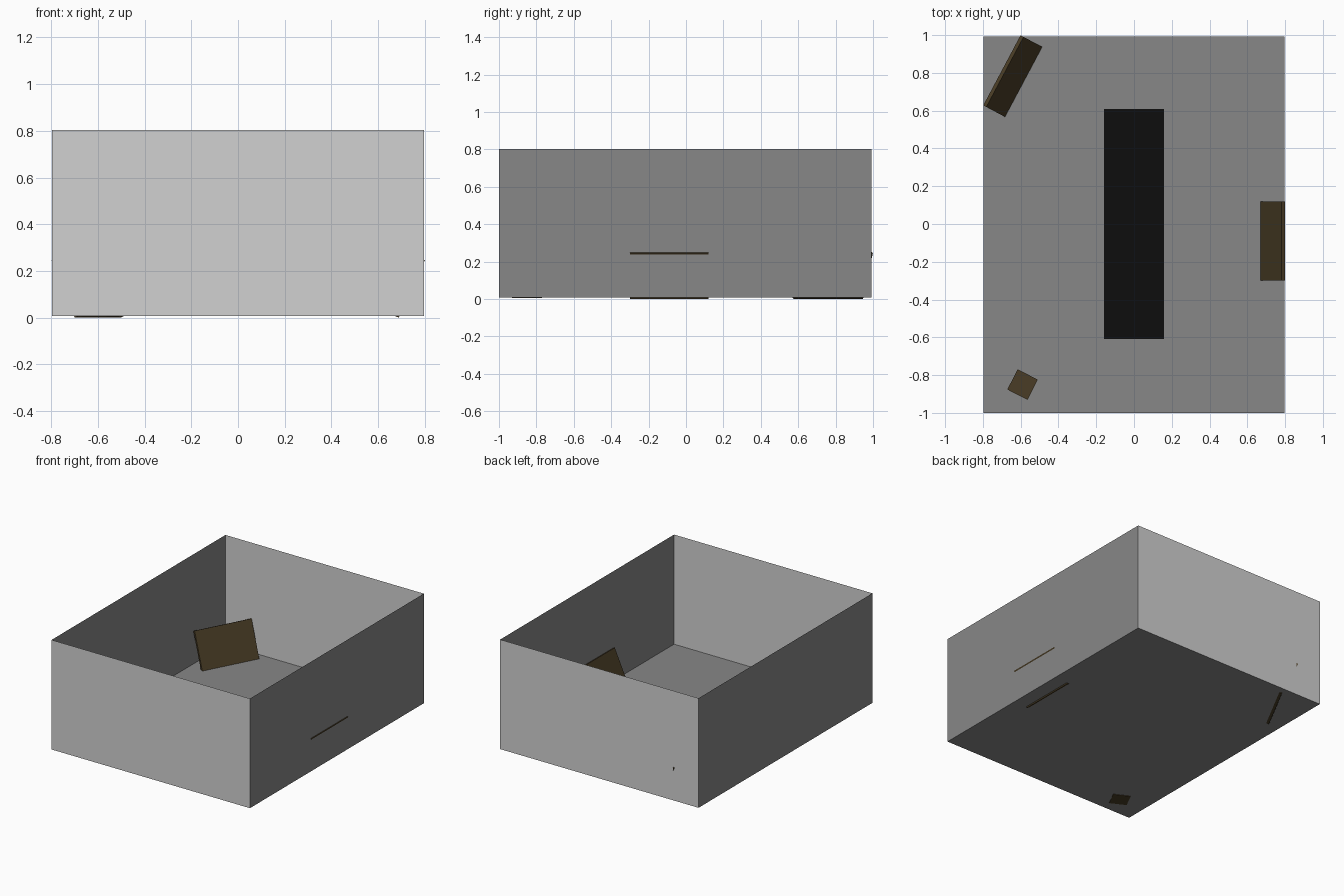
import bpy, bmesh
from math import radians
from mathutils import Matrix, Vector

cube = bpy.data.objects.get("Cube")
if cube:
    bpy.data.objects.remove(cube, do_unlink=True)


def material(name, rgb):
    m = bpy.data.materials.new(name)
    m.use_nodes = True
    m.diffuse_color = (*rgb, 1)
    m.node_tree.nodes["Principled BSDF"].inputs["Base Color"].default_value = (*rgb, 1)
    return m


LIGHT = material("light grey", (0.64, 0.64, 0.64))
GREY = material("mid grey", (0.245, 0.245, 0.245))
BLACK = material("black", (0.004, 0.004, 0.004))
BROWN = material("dark brown", (0.067, 0.046, 0.019))


def finish(bm, name, *mats):
    mesh = bpy.data.meshes.new(name)
    bm.to_mesh(mesh)
    bm.free()
    for m in mats:
        mesh.materials.append(m)
    obj = bpy.data.objects.new(name, mesh)
    bpy.context.collection.objects.link(obj)
    return obj


def block(name, size, centre, mat, yaw=0, tilt=0):
    bm = bmesh.new()
    bmesh.ops.create_cube(bm, size=1, matrix=Matrix.Diagonal((*size, 1)))
    obj = finish(bm, name, mat)
    obj.location = centre
    obj.rotation_euler = (0, radians(tilt), radians(yaw))
    return obj


# Open room: thin sheet walls and floor, no ceiling
low, high = Vector((-0.796, -1.0, 0.008)), Vector((0.796, 0.993, 0.803))
bm = bmesh.new()
bmesh.ops.create_cube(bm, size=1, matrix=Matrix.Translation((low + high) / 2)
                      @ Matrix.Diagonal((*(high - low), 1)))
bm.normal_update()
ceiling = [f for f in bm.faces if f.normal.z > 0.5]
bmesh.ops.delete(bm, geom=ceiling, context='FACES_ONLY')
for f in bm.faces:
    f.material_index = 1 if abs(f.normal.y) > 0.5 else 0  # end walls are lighter
finish(bm, "room_shell", GREY, LIGHT)

# Floor mat
block("floor_mat", (0.316, 1.22, 0.004), (0, 0, 0.011), BLACK)

# Boards leaning on the walls
board = (0.02, 0.42, 0.27)
block("side_board", board, (0.735, -0.09, 0.127), BROWN, tilt=24.5)
block("corner_board", board, (-0.642, 0.783, 0.127), BROWN, yaw=152, tilt=24.5)

# Small block in the front corner
block("corner_block", (0.12, 0.12, 0.12), (-0.59, -0.85, 0.065), BROWN, yaw=-27)
